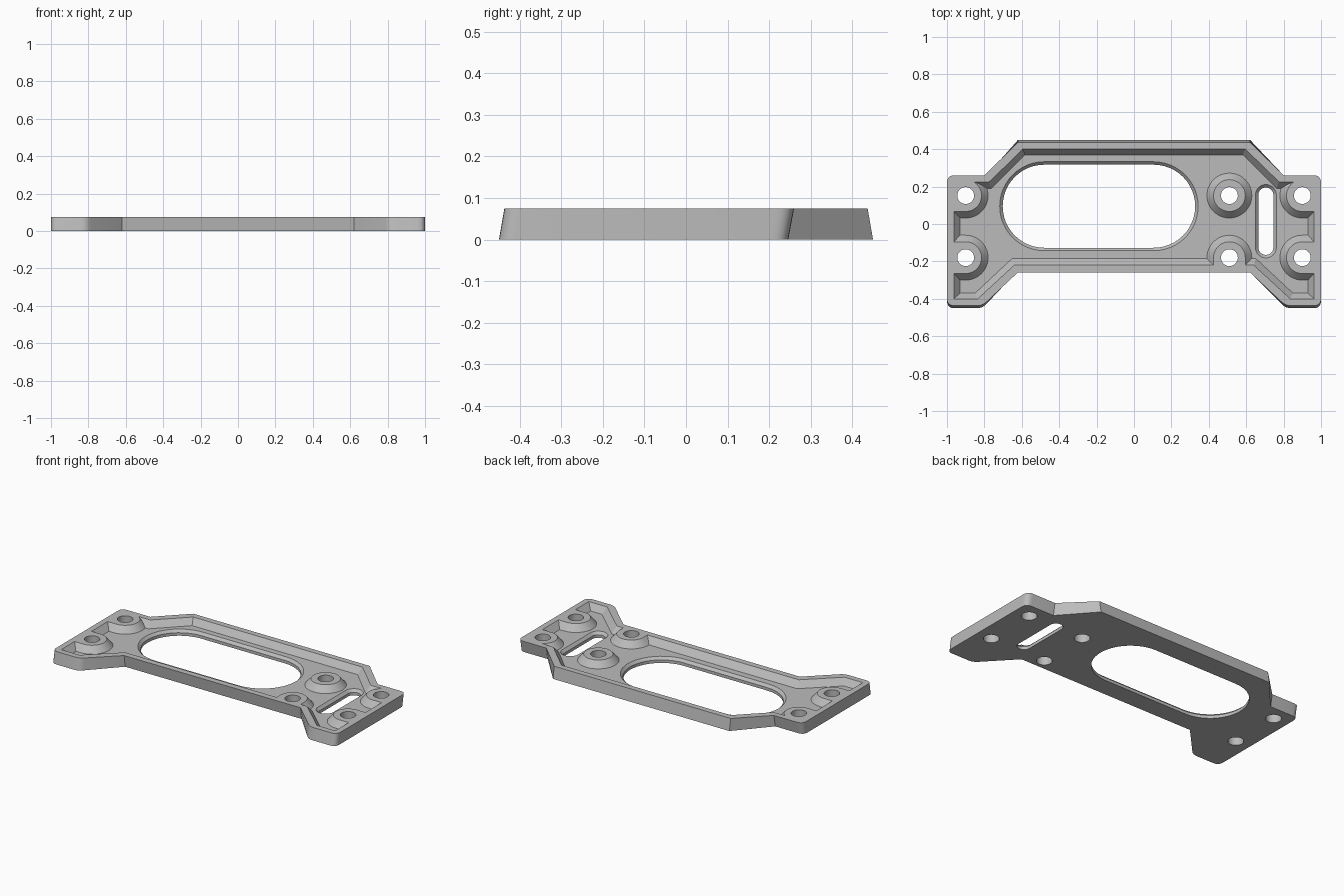
import bpy
import bmesh
from math import cos, sin, pi

HEIGHT, FLOOR = 0.075, 0.035

cube = bpy.data.objects.get("Cube")
if cube:
    bpy.data.objects.remove(cube, do_unlink=True)

grey = bpy.data.materials.new("plain grey")
grey.use_nodes = True
grey.diffuse_color = (0.5, 0.5, 0.5, 1)
grey.node_tree.nodes["Principled BSDF"].inputs["Base Color"].default_value = (0.5, 0.5, 0.5, 1)


def loft(name, low, z_low, high, z_high, end_z=None):
    """Solid between two matching outlines; end_z continues the taper upward."""
    if end_z is not None:
        t = (end_z - z_low) / (z_high - z_low)
        high = [(a[0] + (b[0] - a[0]) * t, a[1] + (b[1] - a[1]) * t) for a, b in zip(low, high)]
        z_high = end_z
    bm = bmesh.new()
    bottom = [bm.verts.new((x, y, z_low)) for x, y in low]
    top = [bm.verts.new((x, y, z_high)) for x, y in high]
    bm.faces.new(bottom)
    bm.faces.new(top)
    for i in range(len(low)):
        j = (i + 1) % len(low)
        bm.faces.new((bottom[i], bottom[j], top[j], top[i]))
    bmesh.ops.recalc_face_normals(bm, faces=bm.faces)
    mesh = bpy.data.meshes.new(name)
    bm.to_mesh(mesh)
    bm.free()
    mesh.materials.append(grey)
    obj = bpy.data.objects.new(name, mesh)
    bpy.context.collection.objects.link(obj)
    return obj


def cut(target, tool):
    """Subtract a tool from the target, then discard the tool."""
    mod = target.modifiers.new("cut", "BOOLEAN")
    mod.operation, mod.solver, mod.object = "DIFFERENCE", "EXACT", tool
    bpy.ops.object.select_all(action="DESELECT")
    bpy.context.view_layer.objects.active = target
    target.select_set(True)
    bpy.ops.object.modifier_apply(modifier=mod.name)
    bpy.data.objects.remove(tool, do_unlink=True)


def both_sides(half):
    """Complete a right-half outline by mirroring it in x."""
    return half + [(-x, y) for x, y in reversed(half)]


def rounded(points, steps=6):
    """Outline from (x, y, corner size) entries with curved corners."""
    out = []
    for i, (x, y, d) in enumerate(points):
        if d == 0:
            out.append((x, y))
            continue
        ends = []
        for n in (points[i - 1], points[(i + 1) % len(points)]):
            length = ((n[0] - x) ** 2 + (n[1] - y) ** 2) ** 0.5
            ends.append((x + (n[0] - x) * d / length, y + (n[1] - y) * d / length))
        for k in range(steps + 1):
            t = k / steps
            a, b, c = (1 - t) ** 2, 2 * t * (1 - t), t * t
            out.append(tuple(a * ends[0][m] + b * (x, y)[m] + c * ends[1][m] for m in (0, 1)))
    return out


def capsule(ax, ay, bx, by, r, steps=24):
    """Stadium outline along x or y, from the low centre a to the high centre b."""
    upright = by - ay > bx - ax
    start = 0 if upright else -pi / 2
    arc = [start + pi * k / steps for k in range(steps + 1)]
    return ([(bx + r * cos(t), by + r * sin(t)) for t in arc]
            + [(ax - r * cos(t), ay - r * sin(t)) for t in arc])


def disc(x, y, r, count=40):
    return [(x + r * cos(2 * pi * k / count), y + r * sin(2 * pi * k / count)) for k in range(count)]


def plate_outline(back, wing, waist, foot):
    half = [(0.62, back, 0), (0.80, wing, 0), (1, wing, 0.04),
            (1, foot, 0.04), (0.81, foot, 0.03), (0.62, waist, 0)]
    full = half + [(-x, y, d) for x, y, d in reversed(half)]
    return rounded(full)


# Plate body with slightly sloping front and back edges
plate = loft("mounting_plate", plate_outline(0.45, 0.246, -0.248, -0.45), 0,
             plate_outline(0.437, 0.26, -0.258, -0.437), HEIGHT)

# Recess with sloping walls
pocket_floor = both_sides([(0.582, 0.37), (0.763, 0.19), (0.93, 0.19),
                           (0.93, -0.37), (0.85, -0.37), (0.652, -0.185)])
pocket_rim = both_sides([(0.595, 0.40), (0.775, 0.225), (0.963, 0.225),
                         (0.963, -0.40), (0.835, -0.40), (0.64, -0.22)])
pocket = loft("pocket_cutter", pocket_floor, FLOOR, pocket_rim, HEIGHT, 0.095)

# Screw bosses are kept out of the recess; edge bosses run into the rim
BACK_Y, FRONT_Y, INNER_X, WING_X = 0.152, -0.18, 0.51, 0.9
bosses = [(INNER_X, BACK_Y, INNER_X, BACK_Y), (INNER_X, FRONT_Y - 0.2, INNER_X, FRONT_Y)]
for y in (BACK_Y, FRONT_Y):
    bosses += [(WING_X, y, WING_X + 0.2, y), (-WING_X - 0.2, y, -WING_X, y)]
for ends in bosses:
    make = (lambda r: disc(ends[0], ends[1], r, 48)) if ends[0:2] == ends[2:4] else (lambda r: capsule(*ends, r))
    # the taper is measured from the floor, then carried beyond both ends
    slope = 0.035 / (HEIGHT - FLOOR)
    cut(pocket, loft("boss_shape", make(0.12 + slope * 0.01), FLOOR - 0.01,
                     make(0.12 - slope * 0.075), FLOOR + 0.075))
cut(plate, pocket)

# Screw holes
for x in (-WING_X, INNER_X, WING_X):
    for y in (BACK_Y, FRONT_Y):
        ring = disc(x, y, 0.045)
        cut(plate, loft("hole_cutter", ring, -0.05, ring, 0.15))

# Large window and narrow slot, each with a chamfered upper edge
for ax, ay, bx, by, r in ((-0.48, 0.095, 0.105, 0.095, 0.222), (0.705, -0.125, 0.705, 0.155, 0.04)):
    inner = capsule(ax, ay, bx, by, r)
    cut(plate, loft("opening_cutter", inner, -0.05, inner, 0.15))
    cut(plate, loft("chamfer_cutter", capsule(ax, ay, bx, by, r - 0.005), FLOOR - 0.021,
                    capsule(ax, ay, bx, by, r + 0.016), FLOOR, FLOOR + 0.01))

bpy.ops.object.select_all(action="DESELECT")
plate.select_set(True)
bpy.context.view_layer.objects.active = plate
bpy.ops.object.shade_smooth_by_angle(angle=pi / 6)
